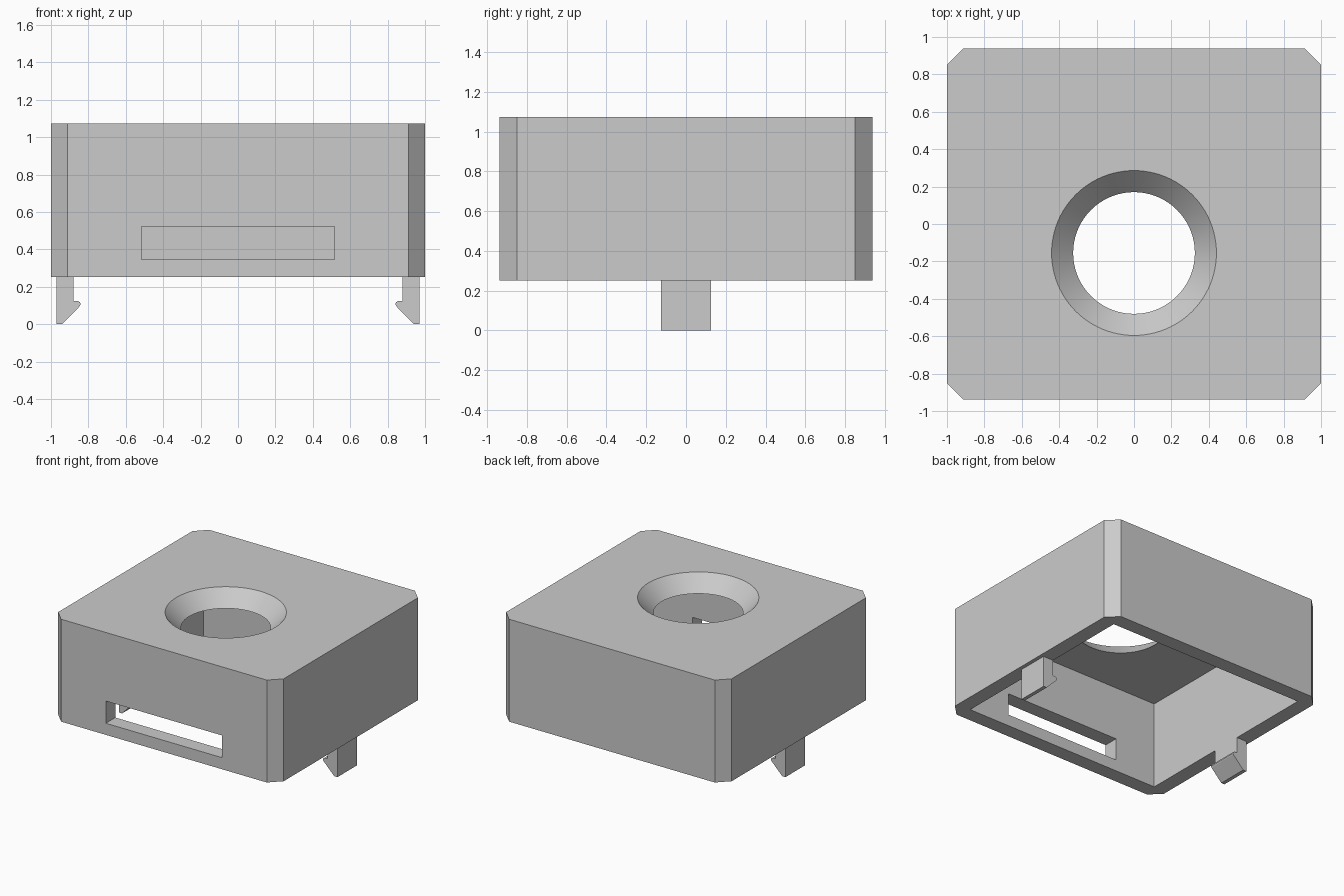
import bpy, bmesh
from mathutils import Matrix

if "Cube" in bpy.data.objects:
    bpy.data.objects.remove(bpy.data.objects["Cube"], do_unlink=True)

# Main dimensions
HALF_X, HALF_Y = 1.0, 0.938
BASE, TOP = 0.252, 1.073
WALL = 0.12
CHAMFER = 0.088

grey = bpy.data.materials.new("plain grey")
grey.use_nodes = True
colour = (0.6, 0.6, 0.6, 1)
grey.diffuse_color = colour
grey.node_tree.nodes["Principled BSDF"].inputs["Base Color"].default_value = colour


def add_object(name, bm):
    bmesh.ops.recalc_face_normals(bm, faces=bm.faces)
    mesh = bpy.data.meshes.new(name)
    bm.to_mesh(mesh)
    bm.free()
    mesh.materials.append(grey)
    obj = bpy.data.objects.new(name, mesh)
    bpy.context.collection.objects.link(obj)
    return obj


def prism(name, points, offset):
    """Extrude a closed outline along an offset vector."""
    bm = bmesh.new()
    face = bm.faces.new([bm.verts.new(p) for p in points])
    result = bmesh.ops.extrude_face_region(bm, geom=[face], use_keep_orig=True)
    verts = [v for v in result["geom"] if isinstance(v, bmesh.types.BMVert)]
    bmesh.ops.translate(bm, verts=verts, vec=offset)
    return add_object(name, bm)


def box(name, low, high):
    bm = bmesh.new()
    size = [b - a for a, b in zip(low, high)]
    centre = [(a + b) / 2 for a, b in zip(low, high)]
    bmesh.ops.create_cube(bm, size=1, matrix=Matrix.Translation(centre) @ Matrix.Diagonal((*size, 1)))
    return add_object(name, bm)


def select_only(obj):
    bpy.ops.object.select_all(action="DESELECT")
    obj.select_set(True)
    bpy.context.view_layer.objects.active = obj


def cut(obj, cutter):
    cutter.hide_render = True
    select_only(obj)
    mod = obj.modifiers.new("cut", "BOOLEAN")
    mod.operation = "DIFFERENCE"
    mod.solver = "EXACT"
    mod.object = cutter
    bpy.ops.object.modifier_apply(modifier=mod.name)
    bpy.data.objects.remove(cutter, do_unlink=True)


# Housing: block with chamfered upright corners
outline = []
for sx, sy in ((1, 1), (-1, 1), (-1, -1), (1, -1)):
    pair = [(sx * HALF_X, sy * (HALF_Y - CHAMFER), BASE),
            (sx * (HALF_X - CHAMFER), sy * HALF_Y, BASE)]
    outline += pair if sx * sy > 0 else pair[::-1]
housing = prism("housing", outline, (0, 0, TOP - BASE))

# Open underside
inner_x, inner_y = HALF_X - WALL, HALF_Y - WALL
cut(housing, box("cavity_cutter", (-inner_x, -inner_y, BASE - 0.2), (inner_x, inner_y, TOP - WALL)))

# Slot through the front wall
cut(housing, box("slot_cutter", (-0.515, -HALF_Y - 0.1, 0.345), (0.515, -inner_y + 0.1, 0.523)))

# Tapered round hole in the lid
bm = bmesh.new()
bmesh.ops.create_cone(bm, cap_ends=True, segments=96, radius1=0.306, radius2=0.46, depth=WALL + 0.04,
                      matrix=Matrix.Translation((0, -0.155, TOP - WALL / 2)))
cut(housing, add_object("hole_cutter", bm))
select_only(housing)
bpy.ops.object.shade_smooth_by_angle()

# Snap clips under the side walls, hooks pointing inwards
hook = [(0.97, BASE), (0.97, 0), (0.94, 0), (0.846, 0.096), (0.842, 0.104),
        (0.844, 0.116), (0.854, 0.123), (inner_x, 0.123), (inner_x, BASE)]
for name, side in (("left_clip", 1), ("right_clip", -1)):
    prism(name, [(side * x, -0.125, z) for x, z in hook], (0, 0.25, 0))
